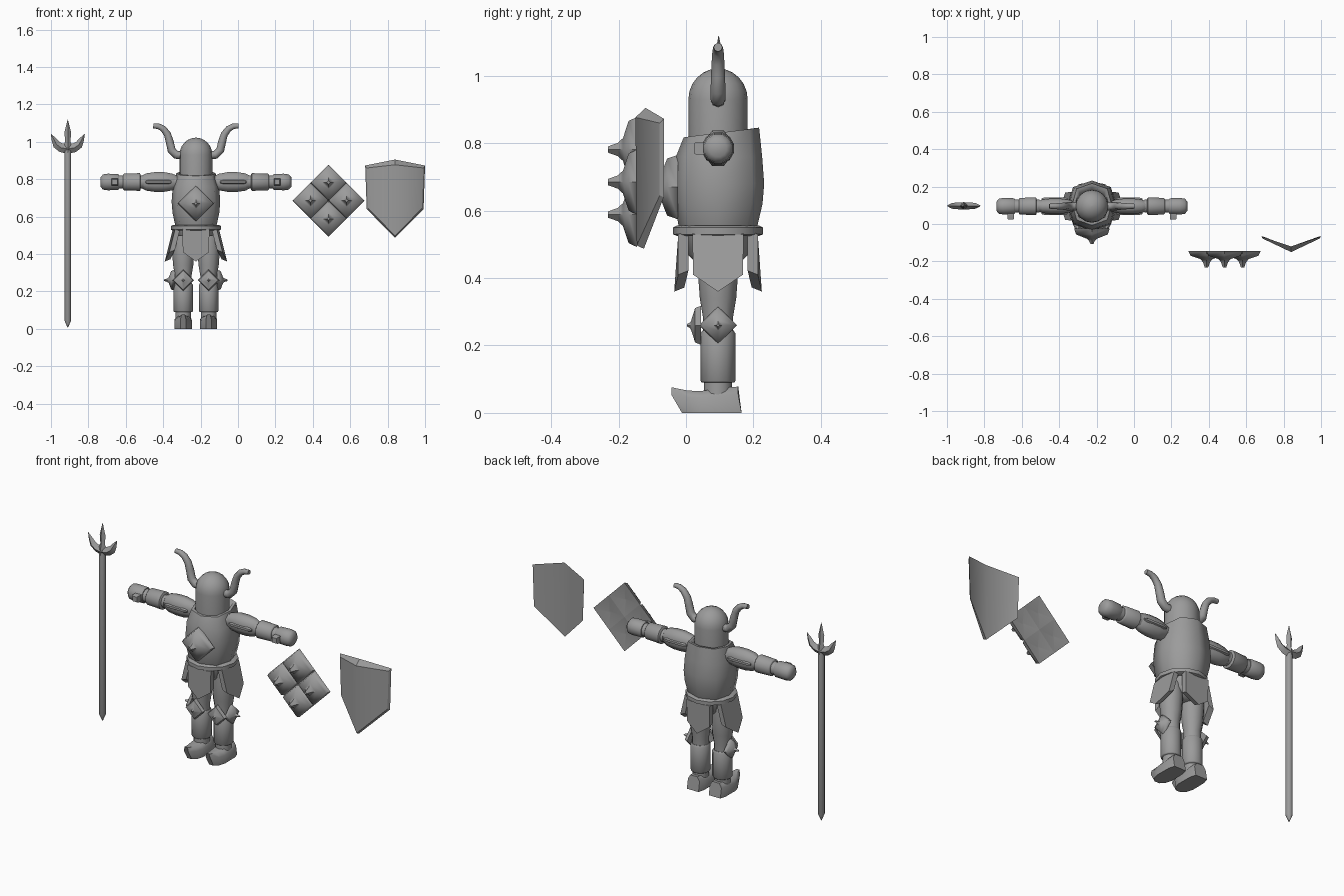
import bpy, bmesh, math
from mathutils import Vector as V

if "Cube" in bpy.data.objects:
    bpy.data.objects.remove(bpy.data.objects["Cube"])

FIG = (-0.225, 0.095, 0)          # figure axis; body parts are built around it
X, Y, Z = V((1, 0, 0)), V((0, 1, 0)), V((0, 0, 1))

steel = bpy.data.materials.new("dark_steel")
steel.diffuse_color = (.33, .33, .33, 1)
steel.use_nodes = True
steel.node_tree.nodes["Principled BSDF"].inputs["Base Color"].default_value = steel.diffuse_color


def ring(c, ru, rv, u=X, v=Y, n=12, ph=0.0):
    c = V(c)
    return [c + u * ru * math.cos(ph + 2 * math.pi * i / n)
            + v * rv * math.sin(ph + 2 * math.pi * i / n) for i in range(n)]


def loft(name, rings, loc=FIG, mirror=False, angle=55):
    """Skin a list of equal rings, cap both ends."""
    bm = bmesh.new()
    rows = [[bm.verts.new(p) for p in r] for r in rings]
    n = len(rows[0])
    for a, b in zip(rows, rows[1:]):
        for i in range(n):
            j = (i + 1) % n
            bm.faces.new((a[i], a[j], b[j], b[i]))
    bm.faces.new(rows[0][::-1])
    bm.faces.new(rows[-1])
    bmesh.ops.recalc_face_normals(bm, faces=bm.faces)
    me = bpy.data.meshes.new(name)
    bm.to_mesh(me)
    bm.free()
    for p in me.polygons:
        p.use_smooth = True
    me.set_sharp_from_angle(angle=math.radians(angle))
    me.materials.append(steel)
    ob = bpy.data.objects.new(name, me)
    bpy.context.collection.objects.link(ob)
    ob.location = loc
    if mirror:
        ob.modifiers.new("mirror", 'MIRROR')
    return ob


def column(name, prof, x=0, y=0, n=12, **kw):
    """Vertical turned part from (z, radius) pairs."""
    return loft(name, [ring((x, y, z), r, r, n=n) for z, r in prof], **kw)


def arm_part(name, prof, n=12, y=0, z=0.785, squash=1.0):
    """Turned part along x from (x, radius) pairs, mirrored."""
    return loft(name, [ring((x, y, z), r * squash, r, Y, Z, n, math.pi / n) for x, r in prof],
                mirror=True)


def tube(name, pts, radii, n=8, flat=1.0, **kw):
    """Tapered sweep along a path lying in the xz plane."""
    pts = [V(p) for p in pts]
    rings = []
    for i, p in enumerate(pts):
        t = (pts[min(i + 1, len(pts) - 1)] - pts[max(i - 1, 0)]).normalized()
        rings.append(ring(p, radii[i], radii[i] * flat, Y.cross(t), Y, n))
    return loft(name, rings, mirror=True, **kw)


def stud(name, c, out, u, h, depth, tip, rad, **kw):
    """Diamond plate with bevelled rim, low pyramid and a four-sided central spike."""
    c = V(c)
    prof = [(depth * .2, h * .05), (0, h), (depth * .6, h * .88), (depth, rad * 1.3),
            (depth + (tip - depth) * .35, rad * .75), (tip, rad * .35)]
    loft(name, [ring(c + out * d, r, r, u, Z, 4) for d, r in prof], angle=48, **kw)


# torso armour with sloped collar opening
tilt = V((0, 1, .13))
torso = [ring((0, y, z), rx, ry, X, t, 8) for y, z, rx, ry, t in [
    (0, .53, .10, .108, Y), (0, .56, .112, .118, Y), (.002, .62, .125, .13, Y),
    (.003, .68, .13, .134, Y), (.003, .76, .124, .128, Y), (.01, .832, .105, .112, tilt),
    (.01, .832, .09, .095, tilt), (.0, .80, .08, .08, Y)]]
for r in torso:                    # widen the diagonals
    for i in (1, 3, 5, 7):
        r[i].x *= 1.1
        r[i].y *= 1.05
loft("torso", torso, angle=60)
stud("chest_plate", (0, -.118, .67), -Y, X, .096, .055, .085, .022)

# belt and hips
belt = [(.525, .122), (.53, .133), (.55, .133), (.556, .122)]
column("belt", belt)
column("hips", [(.43, .05), (.47, .09), (.53, .1)], n=8)

# helmet and horns
column("helmet", [(.79, .088), (.93, .088)]
       + [(.93 + .092 * math.sin(a), .088 * math.cos(a))
          for a in [math.radians(d) for d in (15, 30, 45, 60, 75, 88)]], n=16)
tube("horn", [(.07, 0, .928), (.105, 0, .93), (.13, 0, .955), (.14, 0, 1.0),
              (.152, 0, 1.04), (.175, 0, 1.07), (.2, 0, 1.083), (.228, 0, 1.085)],
     [.022, .022, .022, .021, .019, .017, .015, .013])


# hanging skirt plates
def skirt(name, out, u, top, bottom, w, **kw):
    rings = []
    for inset in (0, .03):
        r = []
        for a, z in [(-w, .53), (0, .53), (w, .53), (w * .97, .41), (0, .36), (-w * .97, .41)]:
            d = top + (bottom - top) * (.53 - z) / .17 - inset + (.012 if a == 0 else 0)
            r.append(u * a + out * d + Z * (z + inset * .4))
        rings.append(r)
    loft(name, rings, angle=30, **kw)


skirt("front_skirt", -Y, X, .118, .118, .072)
skirt("back_skirt", Y, X, .118, .118, .072)
skirt("side_skirt", X, Y, .112, .155, .076, mirror=True)

# legs
LX = .068
column("thigh", [(.5, .056), (.42, .06), (.34, .054), (.28, .044), (.22, .044)], x=LX, mirror=True)
column("shin", [(.09, .048), (.095, .052), (.235, .052), (.245, .046)], x=LX, mirror=True)
column("ankle", [(.05, .042), (.095, .042)], x=LX, mirror=True)
stud("front_knee", (LX, -.05, .26), -Y, X, .058, .03, .042, .01, mirror=True)
stud("side_knee", (LX + .045, 0, .26), X, Y, .056, .032, .057, .012, mirror=True)

# boots with pointed toe
boot = []
for yt, yb, z, w in [(.06, .07, .078, .036), (.02, .035, .075, .045), (-.05, -.05, .065, .046),
                     (-.09, -.085, .066, .036), (-.138, -.107, .076, .014)]:
    boot.append([V((LX - w, yb, 0)), V((LX + w, yb, 0)), V((LX + w, yt, z * .7)),
                 V((LX + w * .6, yt, z)), V((LX - w * .6, yt, z)), V((LX - w, yt, z * .7))])
loft("boot", boot, mirror=True)

# arms
arm_part("shoulder", [(.08, .034), (.3, .034)], n=8)
arm_part("upper_arm_guard", [(.10, .036), (.125, .048), (.17, .057), (.22, .057),
                             (.265, .05), (.29, .036)], n=8, squash=.78)
for s, nm in ((-1, "front"), (1, "back")):
    arm_part(nm + "_arm_rib", [(.13, .006), (.15, .012), (.25, .012), (.27, .006)], n=6, y=s * .037)
arm_part("forearm", [(.295, .042), (.3, .049), (.385, .046), (.39, .04)])
arm_part("wrist", [(.28, .036), (.43, .036)])
arm_part("hand", [(.412, .04), (.418, .044), (.47, .046), (.497, .042), (.51, .026)])
loft("thumb", [ring((.434, y, .785), r, r, X, Z, 4, math.pi / 4)
               for y, r in ((-.03, .025), (-.066, .025), (-.072, .02))], mirror=True)

# spiked diamond shield from four studs
T = .0965
for k, (dx, dz) in enumerate([(0, T), (0, -T), (T, 0), (-T, 0)]):
    stud("spiked_shield_%d" % k, (.484 + dx, -.145, .685 + dz), -Y, X, T, .042, .087, .026,
         loc=(0, 0, 0))

# folded heater shield
back = [(0, -.12, .905), (.16, -.066, .873), (.152, -.066, .64), (0, -.125, .487),
        (-.152, -.066, .64), (-.16, -.066, .873)]
front = [(0, -.15, .877), (.152, -.078, .86), (.144, -.078, .645), (0, -.146, .497),
         (-.144, -.078, .645), (-.152, -.078, .86)]
shield = loft("heater_shield", [[V(p) for p in back], [V(p) for p in front]], loc=(.84, 0, 0))
# split both faces along the central fold and shade the fold softly
bm = bmesh.new()
bm.from_mesh(shield.data)
bm.verts.ensure_lookup_table()
folds = []
for a, b in ((0, 3), (6, 9)):
    folds += bmesh.ops.connect_verts(bm, verts=[bm.verts[a], bm.verts[b]])["edges"]
for e in bm.edges:
    e.smooth = e in folds
bm.to_mesh(shield.data)
bm.free()

# trident
SP = (-.91, .097, 0)
column("trident_shaft", [(.008, .002), (.045, .018), (.95, .018), (.97, .016)], n=8, loc=SP)
loft("trident_blade", [ring((0, 0, z), a, b, n=4) for z, a, b in
                       ((.94, .02, .018), (.97, .03, .02), (1.0, .014, .014),
                        (1.05, .018, .014), (1.118, .001, .001))], loc=SP, angle=30)
tube("trident_prong", [(0, 0, .962), (.035, 0, .968), (.06, 0, .985), (.073, 0, 1.01),
                       (.09, 0, 1.042)], [.026, .024, .021, .014, .001], n=4, flat=.75, loc=SP,
     angle=30)
